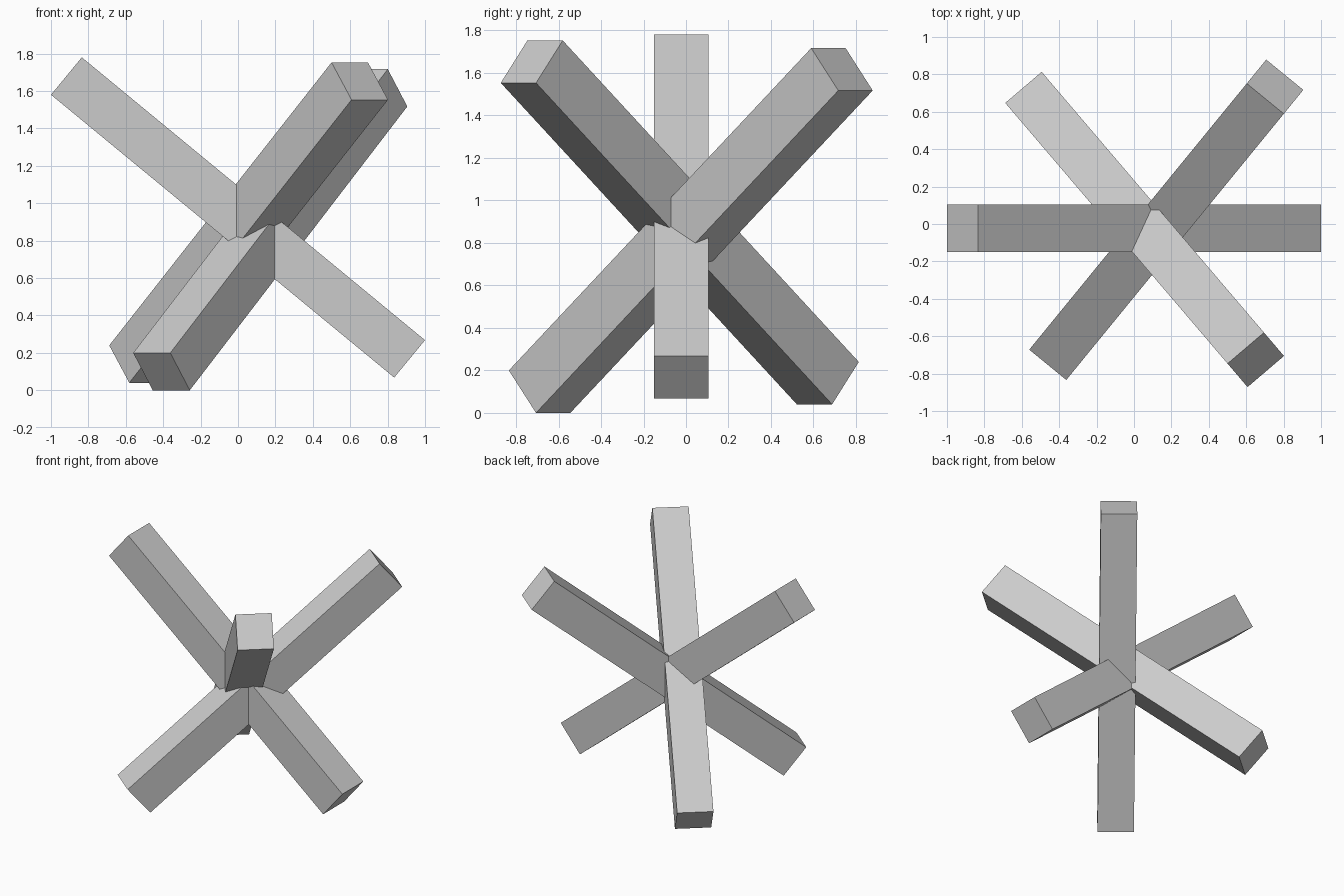
import bpy
from mathutils import Matrix, Vector

if "Cube" in bpy.data.objects:
    bpy.data.objects.remove(bpy.data.objects["Cube"])

WIDTH, HEIGHT = 0.256, 0.259


def beam(name, low, high):
    """Square beam between two end centres, with its width kept horizontal."""
    low, high = Vector(low), Vector(high)
    axis = (high - low).normalized()
    side = axis.cross(Vector((0, 0, 1))).normalized()
    up = side.cross(axis)
    rot = Matrix((side, axis, up)).transposed().to_4x4()
    bpy.ops.mesh.primitive_cube_add(size=1)
    ob = bpy.context.object
    ob.name = name
    scale = Matrix.Diagonal((WIDTH, (high - low).length, HEIGHT, 1))
    ob.data.transform(rot @ scale)
    ob.location = (low + high) / 2


# three crossing beams of the obstacle
beam("cross_beam", (0.9175, -0.0225, 0.168), (-0.9175, -0.0225, 1.68))
beam("front_left_to_back_right_beam", (-0.409, -0.689, 0.10), (0.754, 0.734, 1.617))
beam("back_left_to_front_right_beam", (-0.5375, 0.6675, 0.14), (0.651, -0.726, 1.653))
